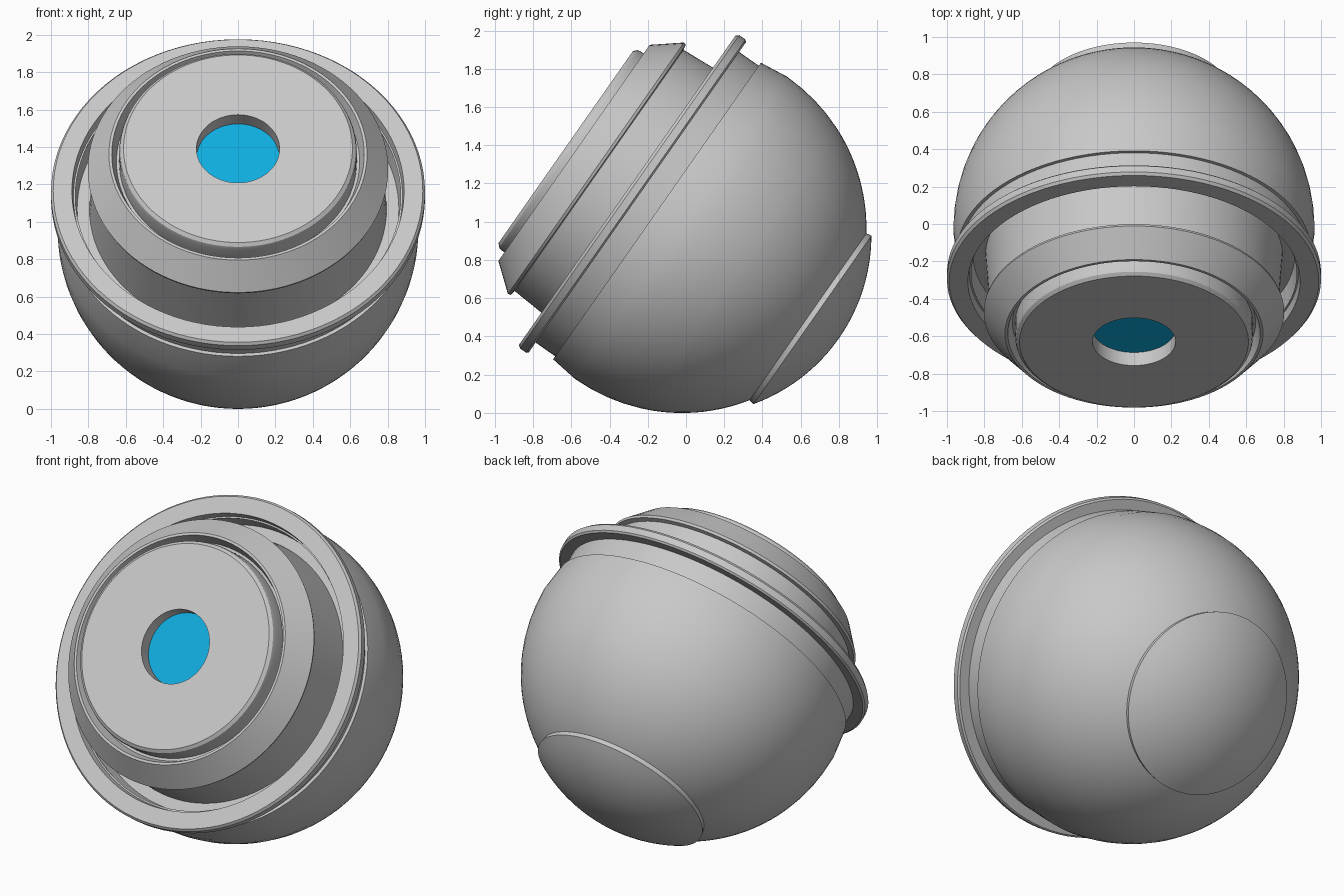
import bpy
import bmesh
from math import radians, sin, cos, asin, pi, sqrt
from mathutils import Vector, Matrix

cube = bpy.data.objects.get("Cube")
if cube:
    bpy.data.objects.remove(cube, do_unlink=True)


def material(name, rgb):
    mat = bpy.data.materials.new(name)
    mat.use_nodes = True
    color = (*rgb, 1.0)
    mat.diffuse_color = color
    mat.node_tree.nodes["Principled BSDF"].inputs["Base Color"].default_value = color
    return mat


GREY = material("light_grey", (0.58, 0.58, 0.58))
BLUE = material("bright_blue", (0.005, 0.42, 0.74))

# Every part turns about one axis, tipped up and toward the front
TILT = Matrix.Rotation(radians(55), 4, "X")
PLACE = Matrix.Translation(TILT @ Vector((0, 0.778, 0))) @ TILT


def lathe(name, profile, mat, segments=96):
    """Spin (radius, distance along axis) points into a solid of revolution."""
    bm = bmesh.new()
    verts = [bm.verts.new((r, 0, t)) for r, t in profile]
    edges = [bm.edges.new(pair) for pair in zip(verts, verts[1:])]
    bmesh.ops.spin(bm, geom=verts + edges, axis=(0, 0, 1), cent=(0, 0, 0),
                   angle=2 * pi, steps=segments, use_duplicate=False)
    bmesh.ops.remove_doubles(bm, verts=bm.verts, dist=0.0005)
    bmesh.ops.recalc_face_normals(bm, faces=bm.faces)
    for face in bm.faces:
        face.smooth = True
    mesh = bpy.data.meshes.new(name)
    bm.to_mesh(mesh)
    bm.free()
    mesh.set_sharp_from_angle(angle=radians(22))
    mesh.materials.append(mat)
    obj = bpy.data.objects.new(name, mesh)
    obj.matrix_world = PLACE
    bpy.context.collection.objects.link(obj)
    return obj


def arc(radius, centre, r_start, steps):
    """Rear dome outline from radius r_start to the pole."""
    start = asin(r_start / radius)
    angles = [start * (1 - i / steps) for i in range(steps + 1)]
    return [(radius * sin(a), centre - radius * cos(a)) for a in angles]


# Round rear shell: banded front edge, then a sphere closing at the back
R, C = 0.965, 0.57
band = [(0, 0.73), (0.947, 0.73), (0.966, 0.575)]
side = [(sqrt(R * R - (t - C) ** 2), t) for t in (0.48, 0.39, 0.3)]
lathe("rear_shell", band + side + arc(R, C, 0.894, 24), GREY)

# Shallow domed plate on the back
dome = arc(0.94, 0.508, 0.538, 12)
lathe("back_plate", [(0, -0.15), (0.53, -0.15), (0.53, -0.222)] + dome, GREY)

# Neck behind the flange
lathe("neck", [(0, 0.7), (0.928, 0.7), (0.928, 0.87), (0.87, 0.87)], GREY)

# Flange ring with an open channel inside
lathe("flange_ring", [(0.9, 0.855), (0.99, 0.855), (1.0, 0.865), (1.0, 0.905),
                      (0.988, 0.92), (0.888, 0.92), (0.86, 0.75), (0.7, 0.75)], GREY)

# Front drum, with a sloping collar and a narrow gap inside its lip
lathe("front_drum", [(0.795, 0.74), (0.77, 1.10), (0.798, 1.105), (0.803, 1.12),
                     (0.69, 1.26), (0.675, 1.26), (0.65, 1.19), (0, 1.19)], GREY)

# Front disc with a bevelled rim and a round eye socket
lathe("front_disc", [(0.635, 1.18), (0.635, 1.282), (0.63, 1.298), (0.612, 1.313),
                     (0.222, 1.313), (0.222, 1.20)], GREY)

# Blue lens at the bottom of the socket
lathe("eye_lens", [(0, 1.228), (0.2215, 1.228), (0.2215, 1.222), (0, 1.222)], BLUE)
